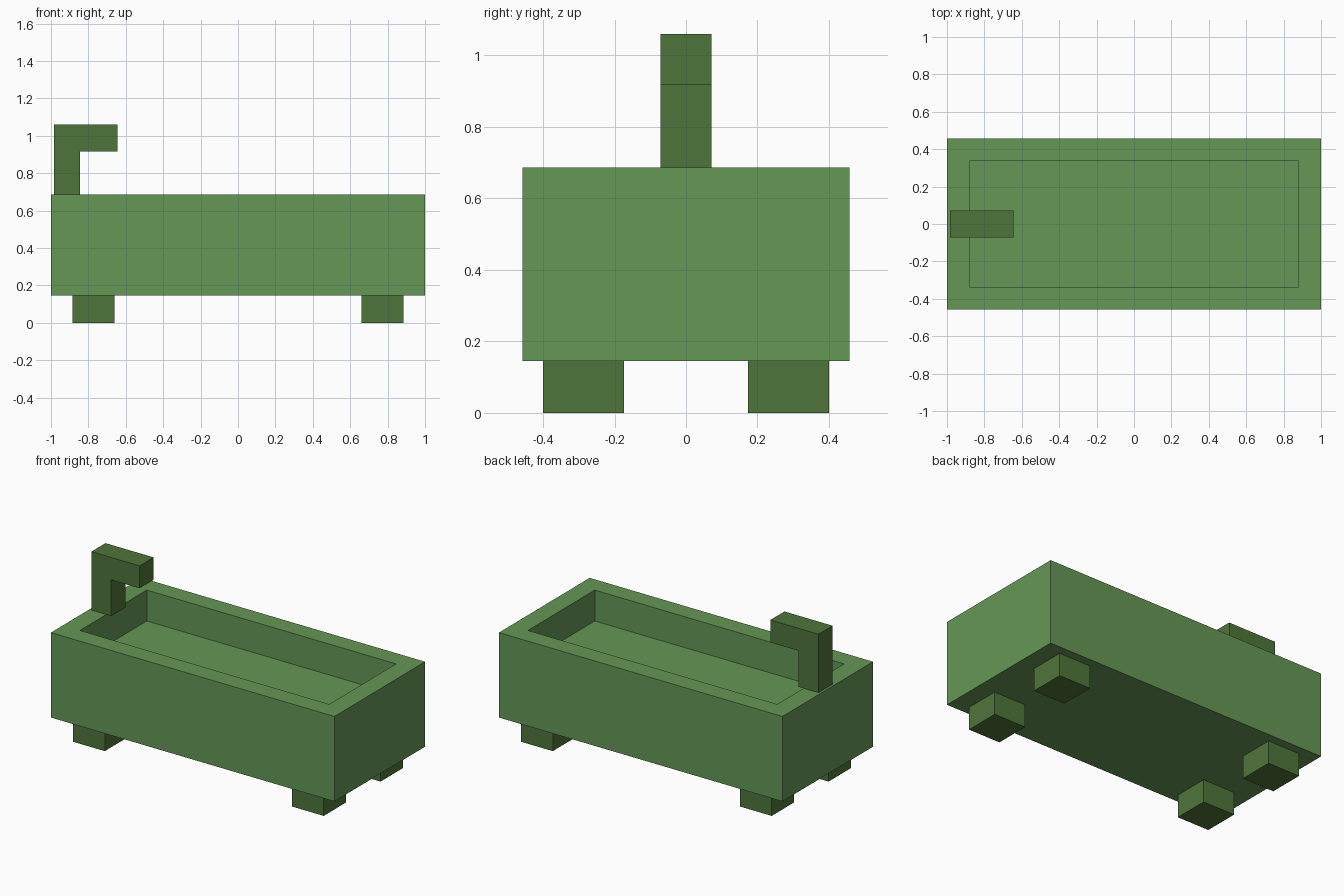
import bpy
import bmesh
from mathutils import Vector

cube = bpy.data.objects.get("Cube")
if cube:
    bpy.data.objects.remove(cube, do_unlink=True)


def make_material(name, color):
    mat = bpy.data.materials.new(name)
    mat.use_nodes = True
    mat.diffuse_color = color
    mat.node_tree.nodes["Principled BSDF"].inputs["Base Color"].default_value = color
    return mat


def finish(name, bm, mat):
    bmesh.ops.recalc_face_normals(bm, faces=bm.faces)
    mesh = bpy.data.meshes.new(name)
    bm.to_mesh(mesh)
    bm.free()
    mesh.materials.append(mat)
    obj = bpy.data.objects.new(name, mesh)
    bpy.context.collection.objects.link(obj)
    return obj


def box(low, high):
    """Bmesh box between two opposite corners."""
    low, high = Vector(low), Vector(high)
    bm = bmesh.new()
    bmesh.ops.create_cube(bm, size=1)
    bmesh.ops.scale(bm, vec=high - low, verts=bm.verts)
    bmesh.ops.translate(bm, vec=(low + high) / 2, verts=bm.verts)
    return bm


light_green = make_material("light green", (0.130, 0.309, 0.093, 1))
dark_green = make_material("dark green", (0.078, 0.178, 0.044, 1))

LEG_TOP, RIM, FLOOR = 0.145, 0.687, 0.49

# Tub: a block with its top face inset and sunk to make the basin
bm = box((-1, -0.457, LEG_TOP), (1, 0.457, RIM))
top = max(bm.faces, key=lambda f: f.calc_center_median().z)
bmesh.ops.inset_region(bm, faces=[top], thickness=0.17)
basin = bmesh.ops.extrude_discrete_faces(bm, faces=[top])["faces"][0]
bmesh.ops.translate(bm, vec=(0, 0, FLOOR - RIM), verts=basin.verts)
finish("tub", bm, light_green)

# Four block feet
for x_side, x_name in ((-1, "right"), (1, "left")):
    for y_side, y_name in ((-1, "front"), (1, "back")):
        bm = box((-0.1125, -0.1135, 0), (0.1125, 0.1135, LEG_TOP))
        bmesh.ops.translate(bm, vec=(x_side * 0.7725, y_side * 0.2865, 0), verts=bm.verts)
        finish(f"{y_name}_{x_name}_foot", bm, dark_green)

# Tap: an L-shaped side profile pulled across its width
profile = [(-0.985, RIM), (-0.845, RIM), (-0.845, 0.917),
           (-0.645, 0.917), (-0.645, 1.06), (-0.985, 1.06)]
bm = bmesh.new()
side = bm.faces.new([bm.verts.new((x, -0.071, z)) for x, z in profile])
pulled = bmesh.ops.extrude_face_region(bm, geom=[side])["geom"]
bmesh.ops.translate(bm, vec=(0, 0.142, 0),
                    verts=[v for v in pulled if isinstance(v, bmesh.types.BMVert)])
finish("tap", bm, dark_green)
